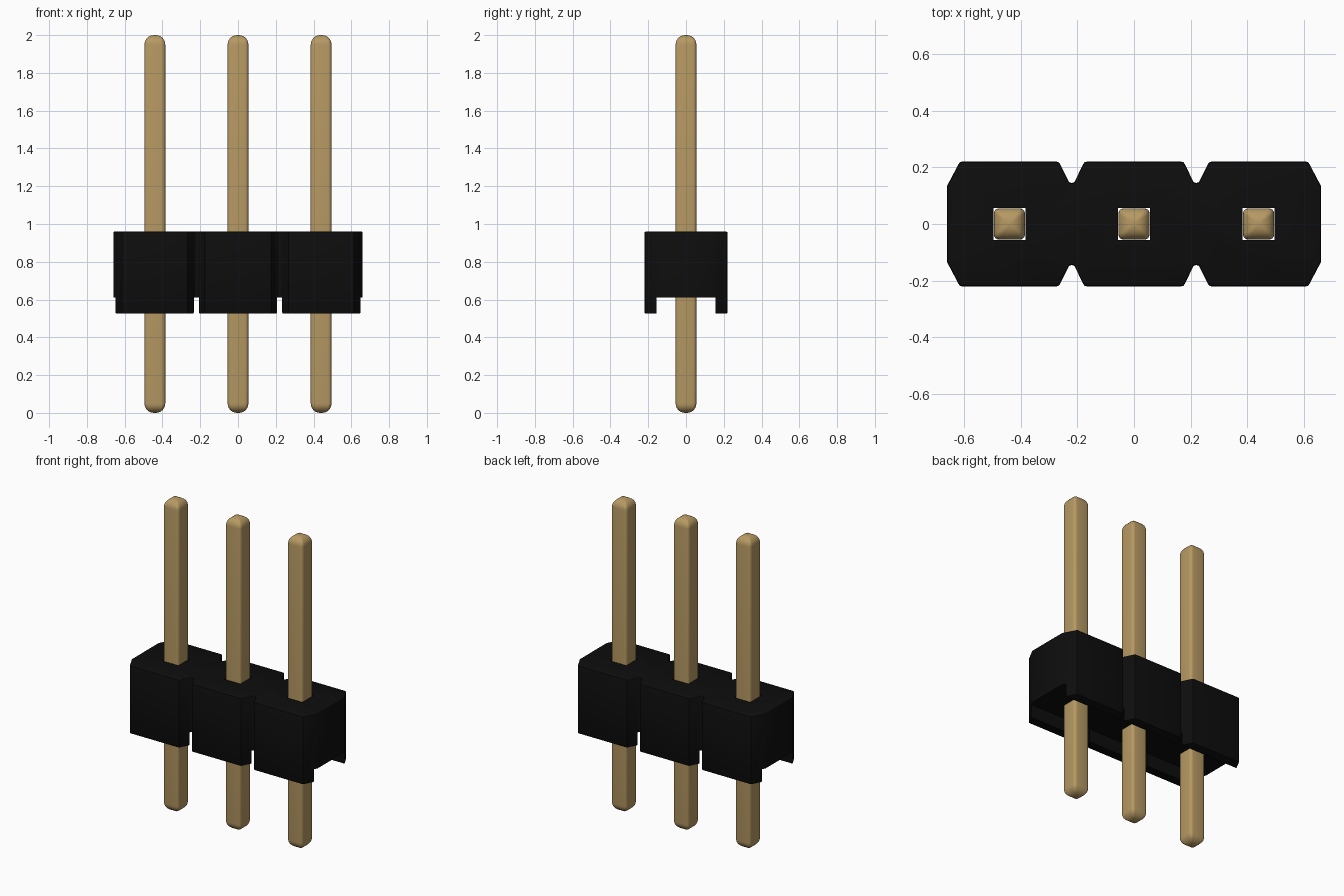
import bpy, bmesh, math

cube = bpy.data.objects.get("Cube")
if cube:
    bpy.data.objects.remove(cube, do_unlink=True)

PITCH = 0.44
PIN = 0.055


def material(name, rgb, roughness):
    mat = bpy.data.materials.new(name)
    mat.use_nodes = True
    mat.diffuse_color = (*rgb, 1)
    bsdf = mat.node_tree.nodes["Principled BSDF"]
    bsdf.inputs["Base Color"].default_value = (*rgb, 1)
    bsdf.inputs["Roughness"].default_value = roughness
    return mat


def loft(name, rings, mat):
    """Skin a stack of matching rings and cap both ends."""
    bm = bmesh.new()
    loops = [[bm.verts.new(p) for p in ring] for ring in rings]
    n = len(loops[0])
    for low, high in zip(loops, loops[1:]):
        for i in range(n):
            j = (i + 1) % n
            bm.faces.new((low[i], low[j], high[j], high[i]))
    bm.faces.new(loops[0][::-1])
    bm.faces.new(loops[-1])
    bmesh.ops.recalc_face_normals(bm, faces=bm.faces)
    mesh = bpy.data.meshes.new(name)
    bm.to_mesh(mesh)
    bm.free()
    mesh.materials.append(mat)
    obj = bpy.data.objects.new(name, mesh)
    bpy.context.collection.objects.link(obj)
    return obj


def box(name, x, half_x, half_y, z0, z1, mat):
    corners = [(-1, -1), (1, -1), (1, 1), (-1, 1)]
    return loft(name, [[(x + a * half_x, b * half_y, z) for a, b in corners]
                       for z in (z0, z1)], mat)


def smooth(obj, degrees):
    bpy.ops.object.select_all(action="DESELECT")
    obj.select_set(True)
    bpy.context.view_layer.objects.active = obj
    bpy.ops.object.shade_smooth_by_angle(angle=math.radians(degrees))


def cut(obj, cutter):
    bpy.context.view_layer.objects.active = obj
    mod = obj.modifiers.new("Cut", "BOOLEAN")
    mod.operation = "DIFFERENCE"
    mod.solver = "EXACT"
    mod.object = cutter
    bpy.ops.object.modifier_apply(modifier=mod.name)
    bpy.data.objects.remove(cutter, do_unlink=True)


black = material("black plastic", (0.004, 0.004, 0.004), 0.6)
gold = material("gold metal", (0.47, 0.32, 0.125), 0.4)

# Housing: three chamfered cells joined at narrow waists
quarter = [(0.66, 0.135), (0.615, 0.22), (0.265, 0.22), (0.228, 0.145),
           (0.212, 0.145), (0.175, 0.22)]
back = quarter + [(-x, y) for x, y in reversed(quarter)]
outline = back + [(x, -y) for x, y in reversed(back)]
housing = loft("housing", [[(x, y, z) for x, y in outline] for z in (0.525, 0.96)], black)
bevel = housing.modifiers.new("Soft edges", "BEVEL")
bevel.width = 0.007
bevel.segments = 2
bevel.limit_method = "ANGLE"
bpy.context.view_layer.objects.active = housing
bpy.ops.object.modifier_apply(modifier=bevel.name)

# Channel under the housing, then a square hole for each pin
cut(housing, box("channel_cutter", 0, 1, 0.157, 0.4, 0.61, black))
for i in (-1, 0, 1):
    cut(housing, box("hole_cutter", i * PITCH, PIN + 0.001, PIN + 0.001, 0.4, 1.2, black))
smooth(housing, 30)


def pin_ring(x, z, half, radius):
    """Rounded square cross-section."""
    ring = []
    for k in range(4):
        for s in range(5):
            a = math.radians(90 * k + 22.5 * s)
            mid = math.radians(90 * k + 45)
            off = (half - radius) * math.sqrt(2)
            ring.append((x + off * math.cos(mid) + radius * math.cos(a),
                         off * math.sin(mid) + radius * math.sin(a), z))
    return ring


# Pins: rounded square bars with domed ends
DOME, STEPS = 0.05, 6
for name, i in (("right_pin", -1), ("middle_pin", 0), ("left_pin", 1)):
    rings = []
    for s in range(STEPS + 1):
        t = math.pi / 2 * s / STEPS
        half = PIN - DOME * (1 - math.sin(t))
        rings.append(pin_ring(i * PITCH, DOME * (1 - math.cos(t)), half, 0.018 * half / PIN))
    rings += [[(x, y, 2 - z) for x, y, z in ring] for ring in reversed(rings)]
    smooth(loft(name, rings, gold), 40)
